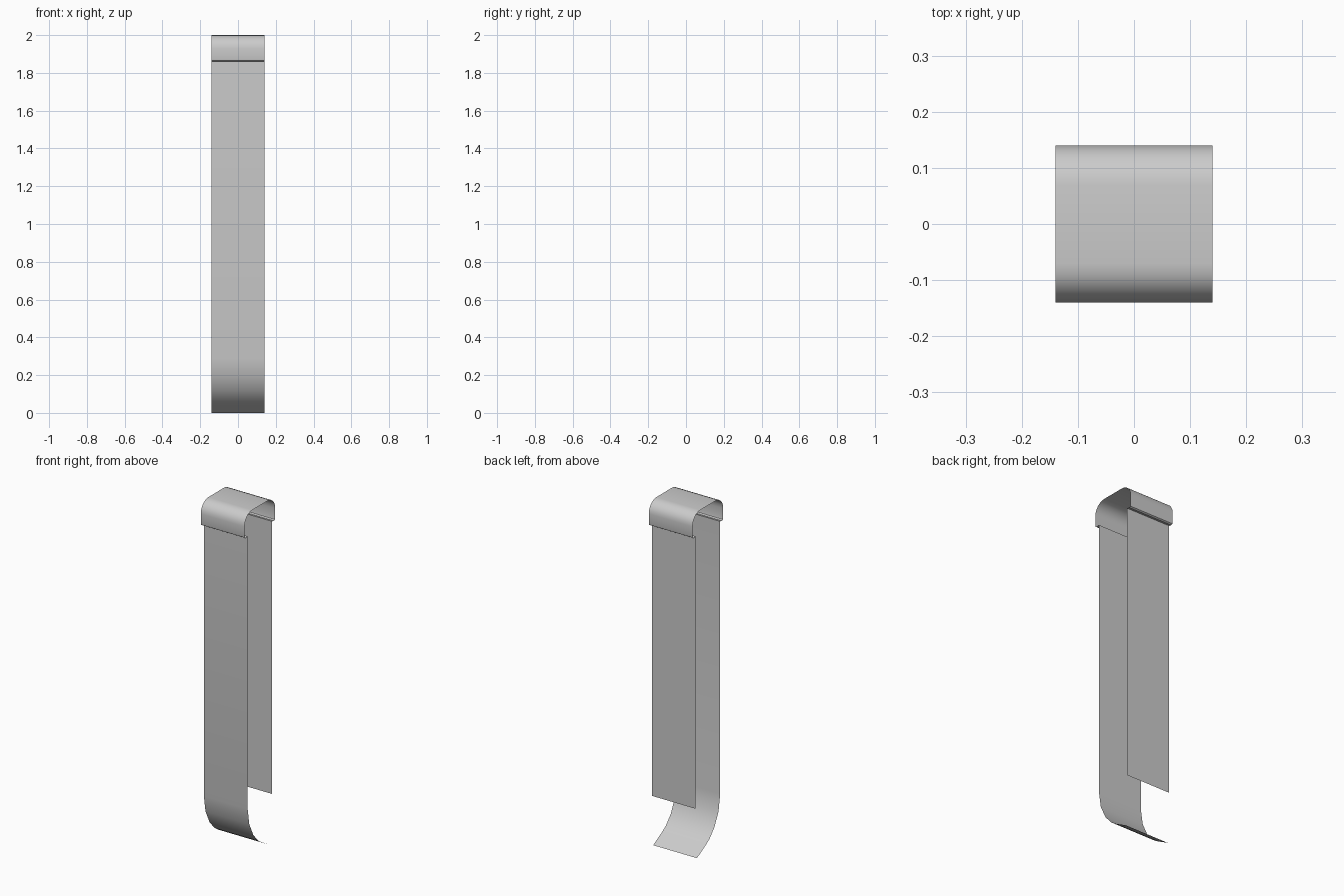
import bpy, math

if "Cube" in bpy.data.objects:
    bpy.data.objects.remove(bpy.data.objects["Cube"])

HALF_W = 0.14   # half width of the band along x


def sheet(name, profile, angle=40):
    """Extrude an open (y, z) profile across x into a zero-thickness sheet."""
    verts = [(x, y, z) for y, z in profile for x in (-HALF_W, HALF_W)]
    faces = [(2 * i + 2, 2 * i + 3, 2 * i + 1, 2 * i) for i in range(len(profile) - 1)]
    mesh = bpy.data.meshes.new(name)
    mesh.from_pydata(verts, [], faces)
    mesh.update()
    mesh.flip_normals()
    obj = bpy.data.objects.new(name, mesh)
    bpy.context.collection.objects.link(obj)
    bpy.ops.object.select_all(action='DESELECT')
    obj.select_set(True)
    bpy.context.view_layer.objects.active = obj
    bpy.ops.object.shade_smooth_by_angle(angle=math.radians(angle))
    return obj


# Cap: inward lip, upright side and rounded corner, mirrored front to back
r = 0.07
half = [(-0.112, 1.865), (-0.130, 1.861), (-0.138, 1.866), (-0.14, 1.875)]
half += [(-0.14 + r - r * math.cos(t), 2 - r + r * math.sin(t))
         for t in (math.radians(15 * k) for k in range(7))]
sheet("top_cap", half + [(-y, z) for y, z in reversed(half)])

# Front strip: long straight run ending in a tail that curls under
sheet("front_strip", [(0.100, 0.0), (0.022, 0.043), (-0.014, 0.067), (-0.060, 0.118),
                      (-0.097, 0.195), (-0.112, 0.29), (-0.112, 1.865)])

# Back strip: shorter straight run
sheet("back_strip", [(0.112, 1.865), (0.112, 1.72), (0.112, 0.29)])
